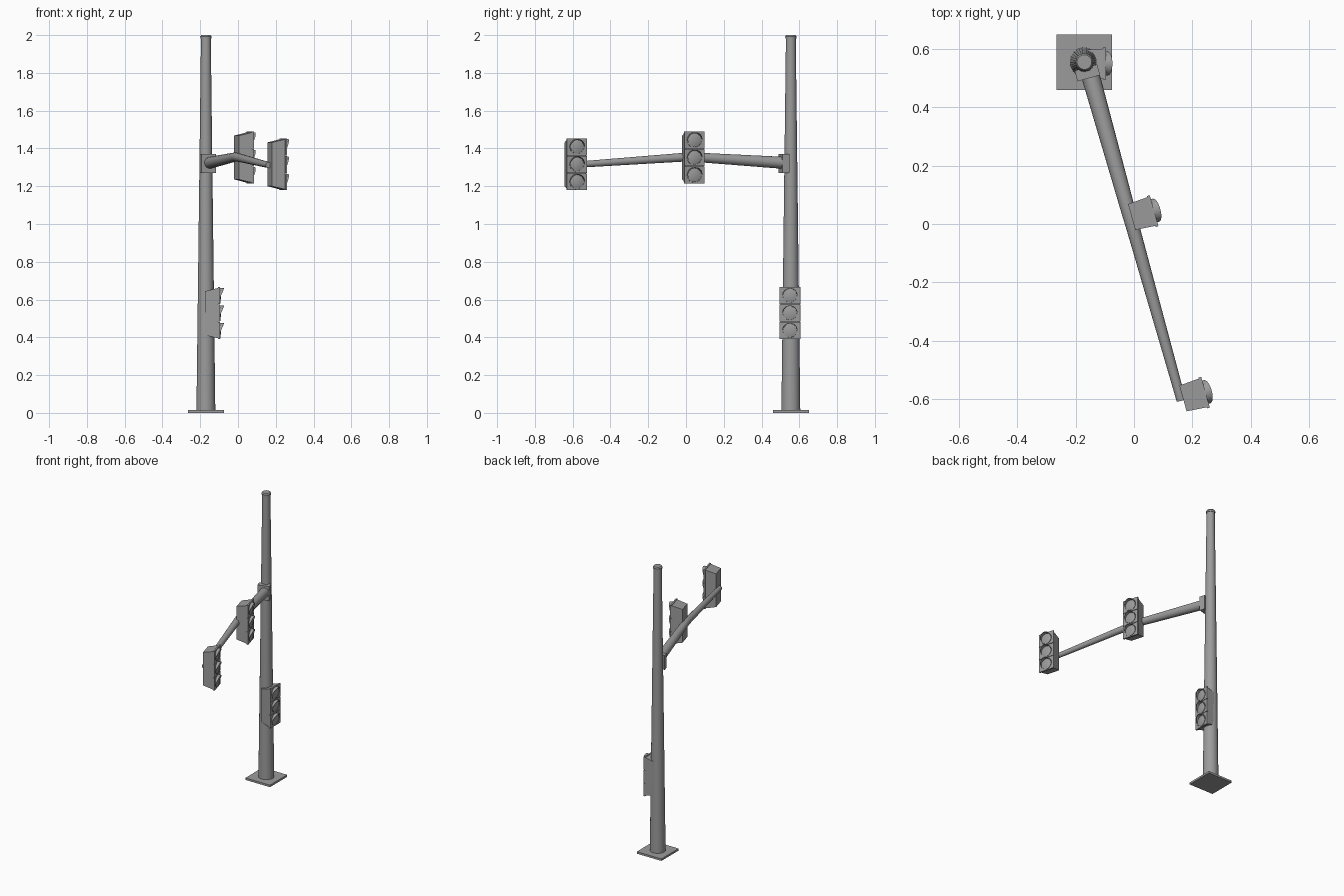
import bpy, bmesh, math
from mathutils import Matrix, Vector

cube = bpy.data.objects.get("Cube")
if cube:
    bpy.data.objects.remove(cube)

GREY = (0.33, 0.33, 0.33, 1)
metal = bpy.data.materials.new("grey_metal")
metal.use_nodes = True
metal.diffuse_color = GREY
metal.node_tree.nodes["Principled BSDF"].inputs["Base Color"].default_value = GREY

POLE = Vector((-0.17, 0.555, 0))
ARM_START = Vector((-0.155, 0.53, 1.323))
ARM_END = Vector((0.162, -0.605, 1.312))
span = ARM_END - ARM_START
ARM_ANGLE = math.atan2(span.x, -span.y)


def finish(name, bm, matrix=Matrix(), smooth=True):
    bmesh.ops.recalc_face_normals(bm, faces=bm.faces)
    mesh = bpy.data.meshes.new(name)
    bm.to_mesh(mesh)
    bm.free()
    mesh.materials.append(metal)
    obj = bpy.data.objects.new(name, mesh)
    bpy.context.collection.objects.link(obj)
    obj.matrix_world = matrix
    if smooth:
        select_only(obj)
        bpy.ops.object.shade_smooth_by_angle(angle=math.radians(35))
    return obj


def select_only(obj):
    bpy.ops.object.select_all(action='DESELECT')
    obj.select_set(True)
    bpy.context.view_layer.objects.active = obj


def box(name, size, matrix):
    bm = bmesh.new()
    bmesh.ops.create_cube(bm, size=1)
    bmesh.ops.scale(bm, vec=size, verts=bm.verts)
    return finish(name, bm, matrix, smooth=False)


def lathe(name, profile, matrix, steps=32):
    """Spin a (radius, height) profile about z."""
    bm = bmesh.new()
    verts = [bm.verts.new((r, 0, z)) for r, z in profile]
    edges = [bm.edges.new(pair) for pair in zip(verts, verts[1:])]
    bmesh.ops.spin(bm, geom=verts + edges, axis=(0, 0, 1), cent=(0, 0, 0),
                   angle=math.tau, steps=steps)
    bmesh.ops.remove_doubles(bm, verts=bm.verts, dist=1e-5)
    return finish(name, bm, matrix)


# Base plate and tapered pole with a cap
box("base_plate", (0.19, 0.19, 0.014), Matrix.Translation(POLE + Vector((0, 0, 0.007))))
lathe("pole", [(0, 0.01), (0.05, 0.01), (0.026, 1.985), (0, 1.985)],
      Matrix.Translation(POLE))
lathe("pole_cap", [(0, 1.982), (0.029, 1.982), (0.03, 1.992), (0.025, 2), (0, 2)],
      Matrix.Translation(POLE))

# Bracket holding the arm
box("arm_bracket", (0.08, 0.038, 0.1),
    Matrix.Translation((-0.16, 0.518, 1.32)) @ Matrix.Rotation(ARM_ANGLE, 4, 'Z'))

# Tapered arm with a gentle bend in the middle
curve = bpy.data.curves.new("signal_arm", 'CURVE')
curve.dimensions = '3D'
curve.bevel_depth = 1
curve.bevel_resolution = 6
curve.use_fill_caps = True
spline = curve.splines.new('POLY')
path = [(0, 0, 0.032), (0.41, 0.034, 0.025), (0.45, 0.037, 0.024),
        (0.49, 0.035, 0.023), (1, 0, 0.016)]
spline.points.add(len(path) - 1)
for point, (t, lift, radius) in zip(spline.points, path):
    place = ARM_START.lerp(ARM_END, t)
    point.co = (place.x, place.y, place.z + lift, 1)
    point.radius = radius
arm = bpy.data.objects.new("signal_arm", curve)
bpy.context.collection.objects.link(arm)
curve.materials.append(metal)
select_only(arm)
bpy.ops.object.convert(target='MESH')
bpy.ops.object.shade_smooth_by_angle(angle=math.radians(35))

# Signal heads: local origin at the back centre, facing local +x
SECTION = 0.0925
DEPTH = 0.07
FRONT = DEPTH + 0.01


def housing(name, matrix):
    bm = bmesh.new()
    bmesh.ops.create_cube(bm, size=1)
    for v in bm.verts:
        front = v.co.x > 0
        v.co.x = DEPTH if front else 0
        v.co.y *= 0.102 if front else 0.092
        v.co.z *= 0.266 if front else 0.232
    finish(name, bm, matrix, smooth=False)


def visor(name, matrix, outer=0.041, inner=0.0375, steps=32):
    """Round hood, long over the top and short underneath."""
    bm = bmesh.new()
    rings = []
    for i in range(steps):
        a = math.tau * i / steps
        reach = 0.003 + 0.019 * max(0, (math.cos(a) + 0.2) / 1.2)
        rings.append([bm.verts.new((x, r * math.sin(a), r * math.cos(a)))
                      for r, x in ((outer, 0), (outer, reach),
                                   (inner, reach), (inner, 0))])
    for i, ring in enumerate(rings):
        after = rings[(i + 1) % steps]
        for k in range(4):
            n = (k + 1) % 4
            bm.faces.new((ring[k], ring[n], after[n], after[k]))
    finish(name, bm, matrix)


def signal_head(name, location, angle):
    base = Matrix.Translation(location) @ Matrix.Rotation(angle, 4, 'Z')
    housing(name + "_housing", base)
    for label, row in (("lower", -1), ("middle", 0), ("upper", 1)):
        z = row * SECTION
        box(f"{name}_{label}_door", (0.01, 0.11, SECTION - 0.003),
            base @ Matrix.Translation((DEPTH + 0.005, 0, z)))
        face = base @ Matrix.Translation((FRONT, 0, z))
        lathe(f"{name}_{label}_lens",
              [(0.037, -0.001), (0.036, 0.001), (0.025, 0.004), (0.012, 0.006), (0, 0.0065)],
              face @ Matrix.Rotation(math.pi / 2, 4, 'Y'), steps=24)
        visor(f"{name}_{label}_visor", face)


signal_head("pole_signal", (-0.176, 0.55, 0.528), 0)
signal_head("mid_arm_signal", (-0.008, 0.024, 1.352), ARM_ANGLE)
signal_head("arm_end_signal", (0.168, -0.598, 1.316), ARM_ANGLE)
